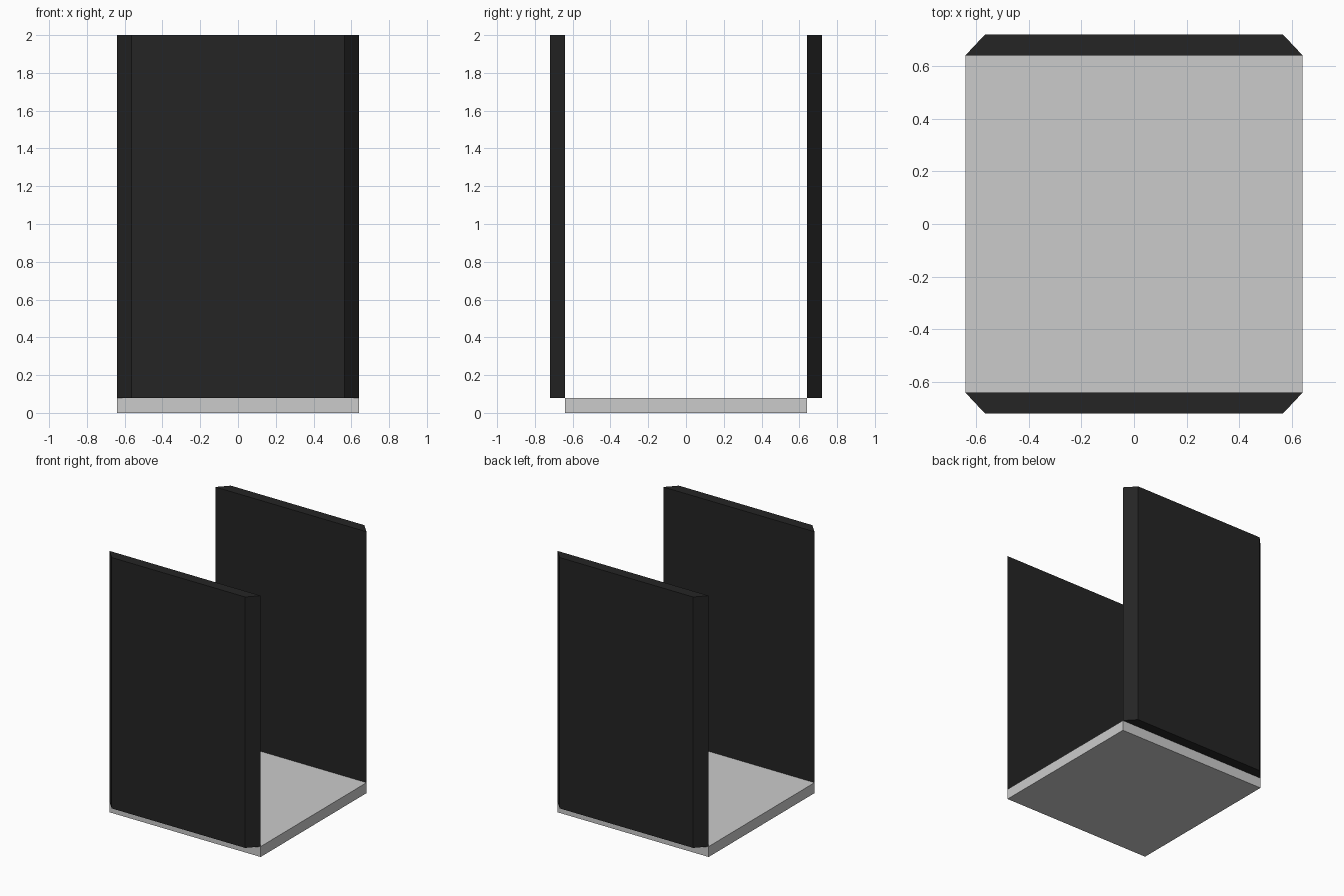
import bpy
import bmesh

if "Cube" in bpy.data.objects:
    bpy.data.objects.remove(bpy.data.objects["Cube"])

HALF = 0.64      # half width of the square floor
THICK = 0.08     # thickness of floor and walls
HEIGHT = 2.0

dark = bpy.data.materials.new("dark_panel")
dark.diffuse_color = (0.018, 0.018, 0.018, 1)
dark.use_nodes = True
dark.node_tree.nodes["Principled BSDF"].inputs["Base Color"].default_value = dark.diffuse_color


def prism(name, outline, z0, z1, material=None):
    """Extrude a counter-clockwise xy outline from z0 to z1."""
    bm = bmesh.new()
    face = bm.faces.new([bm.verts.new((x, y, z0)) for x, y in outline])
    geom = bmesh.ops.extrude_face_region(bm, geom=[face], use_keep_orig=True)["geom"]
    verts = [g for g in geom if isinstance(g, bmesh.types.BMVert)]
    bmesh.ops.translate(bm, verts=verts, vec=(0, 0, z1 - z0))
    bmesh.ops.recalc_face_normals(bm, faces=bm.faces)
    mesh = bpy.data.meshes.new(name)
    bm.to_mesh(mesh)
    bm.free()
    obj = bpy.data.objects.new(name, mesh)
    bpy.context.collection.objects.link(obj)
    if material:
        mesh.materials.append(material)
    return obj


# Square floor slab
prism("floor", [(-HALF, -HALF), (HALF, -HALF), (HALF, HALF), (-HALF, HALF)], 0, THICK)

# Front and back walls with mitred ends, standing just outside the floor edge
outer = HALF + THICK
tip = HALF - THICK + 0.005
for name, s in (("front_wall", 1), ("back_wall", -1)):
    outline = [(-tip, -outer), (tip, -outer), (HALF, -HALF), (-HALF, -HALF)]
    prism(name, [(s * x, s * y) for x, y in outline], THICK, HEIGHT, dark)
